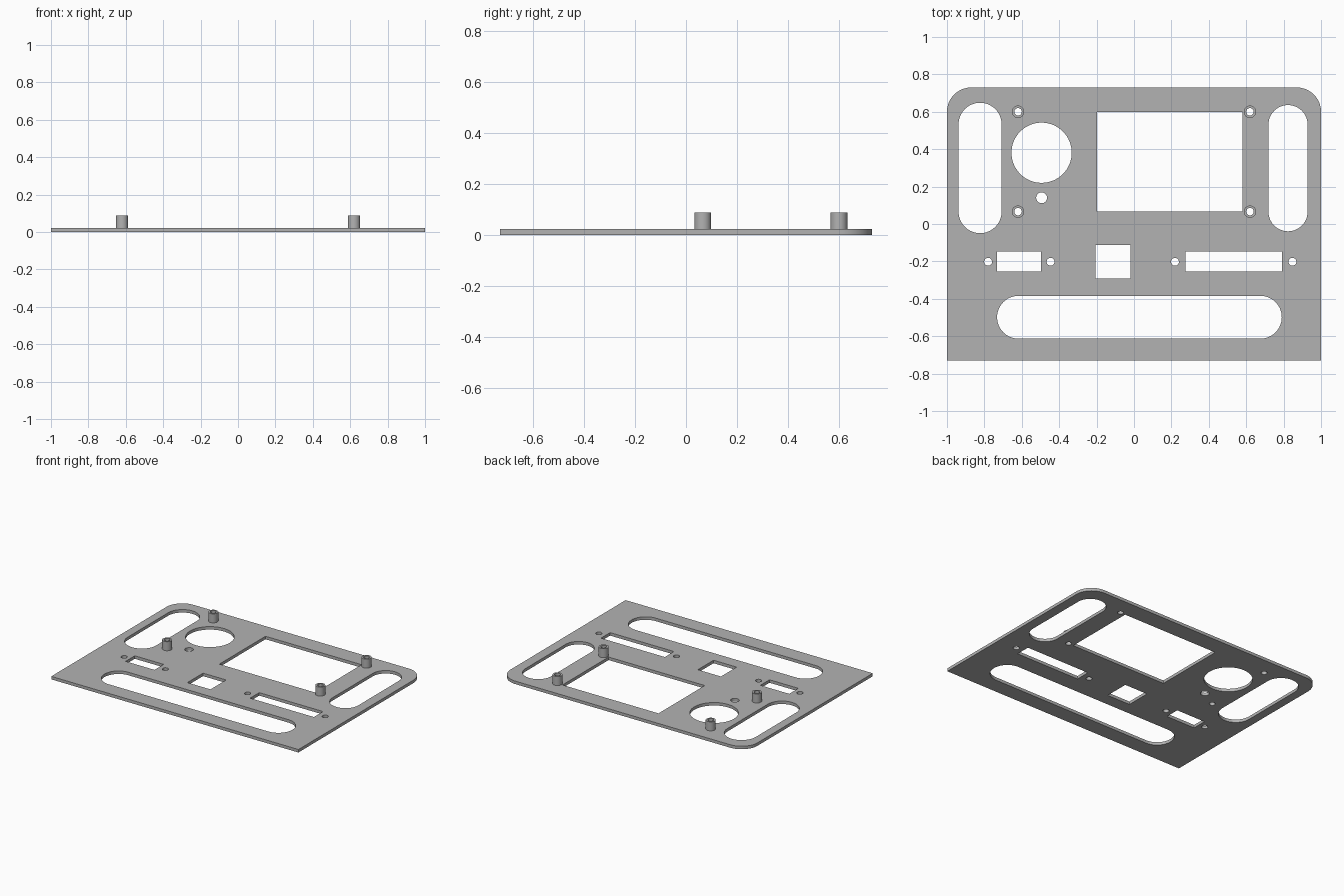
import bpy, bmesh, math

if "Cube" in bpy.data.objects:
    bpy.data.objects.remove(bpy.data.objects["Cube"])

grey = bpy.data.materials.new("light grey")
grey.diffuse_color = (0.45, 0.45, 0.45, 1)
grey.use_nodes = True
grey.node_tree.nodes["Principled BSDF"].inputs["Base Color"].default_value = grey.diffuse_color

THICK, TOP = 0.022, 0.088


def rounded(x0, x1, y0, y1, radii=(0, 0, 0, 0), steps=16):
    """Outline with one radius per corner: right-back, left-back, left-front, right-front."""
    pts = []
    corners = [(x1, y1, -1, -1), (x0, y1, 1, -1), (x0, y0, 1, 1), (x1, y0, -1, 1)]
    for i, ((x, y, sx, sy), r) in enumerate(zip(corners, radii)):
        if r == 0:
            pts.append((x, y))
            continue
        for k in range(steps + 1):
            a = math.pi / 2 * (i + k / steps)
            p = (x + sx * r + r * math.cos(a), y + sy * r + r * math.sin(a))
            if not pts or math.dist(p, pts[-1]) > 1e-5:
                pts.append(p)
    if math.dist(pts[0], pts[-1]) < 1e-5:
        pts.pop()
    return pts


def slot(x0, x1, y0, y1):
    return rounded(x0, x1, y0, y1, [min(x1 - x0, y1 - y0) / 2] * 4)


def circle(x, y, r, n=32):
    return [(x + r * math.cos(2 * math.pi * k / n), y + r * math.sin(2 * math.pi * k / n))
            for k in range(n)]


def slab(name, outlines, z0, z1):
    """Extrude the first outline, with the remaining outlines as through holes."""
    curve = bpy.data.curves.new(name + "_profile", 'CURVE')
    curve.dimensions, curve.fill_mode = '2D', 'BOTH'
    curve.extrude = (z1 - z0) / 2
    for pts in outlines:
        s = curve.splines.new('POLY')
        s.points.add(len(pts) - 1)
        for p, (x, y) in zip(s.points, pts):
            p.co = (x, y, 0, 1)
        s.use_cyclic_u = True
    temp = bpy.data.objects.new(name + "_profile", curve)
    bpy.context.collection.objects.link(temp)
    mesh = bpy.data.meshes.new_from_object(temp.evaluated_get(bpy.context.evaluated_depsgraph_get()))
    bpy.data.objects.remove(temp)
    bm = bmesh.new()
    bm.from_mesh(mesh)
    bmesh.ops.translate(bm, verts=bm.verts, vec=(0, 0, (z0 + z1) / 2))
    bmesh.ops.remove_doubles(bm, verts=bm.verts, dist=1e-5)
    bmesh.ops.recalc_face_normals(bm, faces=bm.faces)
    bm.to_mesh(mesh)
    bm.free()
    mesh.materials.clear()
    mesh.materials.append(grey)
    obj = bpy.data.objects.new(name, mesh)
    bpy.context.collection.objects.link(obj)
    bpy.ops.object.select_all(action='DESELECT')
    obj.select_set(True)
    bpy.context.view_layer.objects.active = obj
    bpy.ops.object.shade_smooth_by_angle(angle=math.radians(30))


posts = [(x, y) for x in (-0.62, 0.62) for y in (0.066, 0.6)]

# Panel outline, rounded at the back corners only
panel = [rounded(-1, 1, -0.73, 0.73, (0.13, 0.13, 0, 0))]
# Handle slots
panel += [slot(-0.938, -0.708, -0.049, 0.648),
          slot(0.719, 0.928, -0.039, 0.636),
          slot(-0.732, 0.79, -0.613, -0.384)]
# Display window, connector cut-outs and square switch cut-out
panel += [rounded(-0.198, 0.58, 0.066, 0.6),
          rounded(-0.732, -0.498, -0.254, -0.148),
          rounded(0.275, 0.792, -0.254, -0.148),
          rounded(-0.205, -0.018, -0.292, -0.111)]
# Large round opening, indicator hole and connector screw holes
panel += [circle(-0.494, 0.381, 0.161, 64), circle(-0.494, 0.14, 0.029)]
panel += [circle(x, -0.202, 0.021) for x in (-0.78, -0.446, 0.219, 0.847)]
# Screw holes below the standoffs
panel += [circle(x, y, 0.02) for x, y in posts]
slab("panel", panel, 0, THICK)

# Hollow standoffs
for i, (x, y) in enumerate(posts):
    slab(f"standoff_{i + 1}", [circle(x, y, 0.033), circle(x, y, 0.02)], THICK, TOP)
